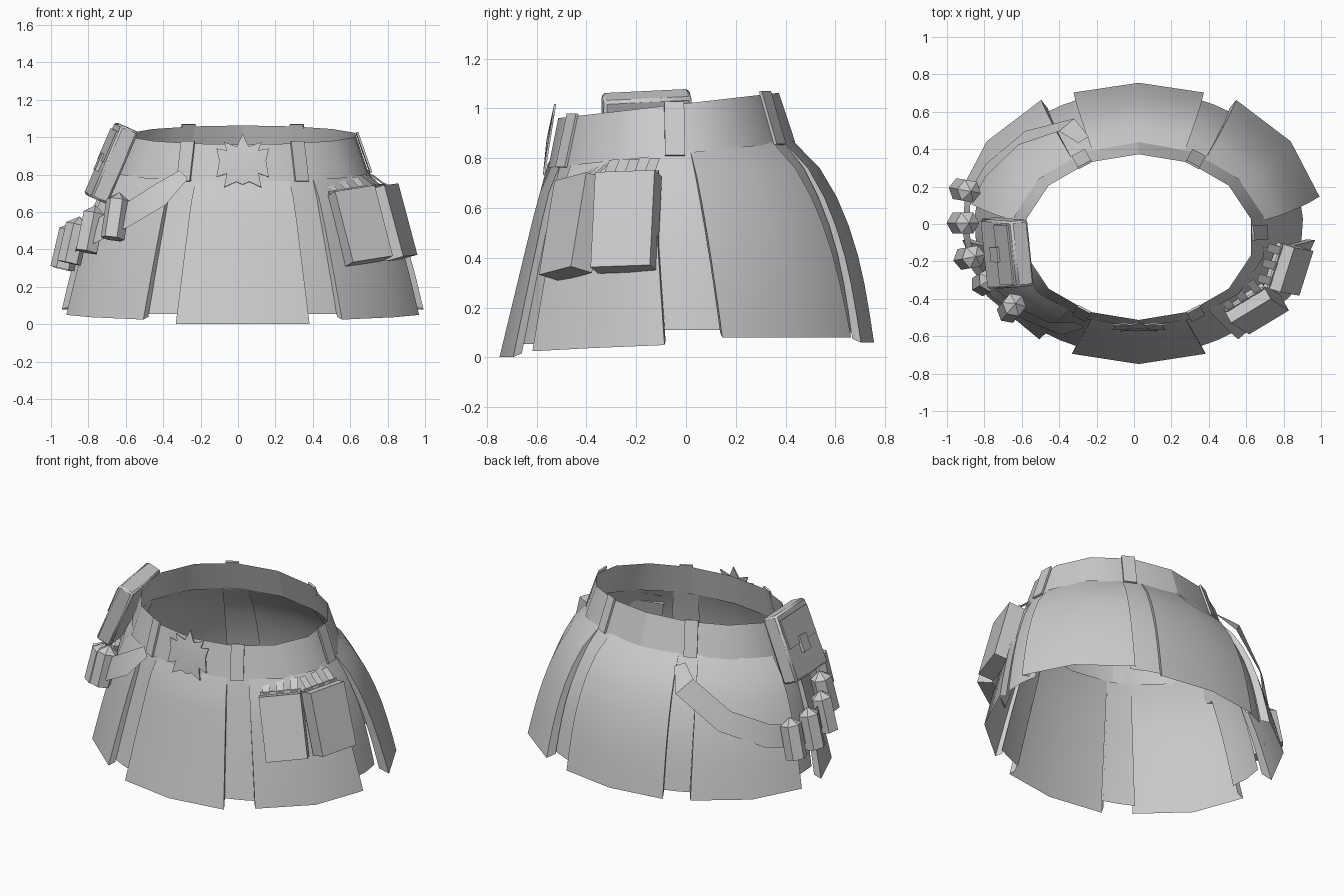
import bpy, bmesh
from math import sin, cos, pi, radians, degrees, atan2
from mathutils import Matrix, Vector

cube = bpy.data.objects.get("Cube")
if cube:
    bpy.data.objects.remove(cube, do_unlink=True)

grey = bpy.data.materials.new("plain_grey")
grey.use_nodes = True
COLOUR = (0.6, 0.6, 0.6, 1)
grey.diffuse_color = COLOUR
grey.node_tree.nodes["Principled BSDF"].inputs["Base Color"].default_value = COLOUR

CX = 0.025  # the garment's middle line


def finish(name, bm, matrix=None):
    if matrix:
        bm.transform(matrix)
    mesh = bpy.data.meshes.new(name)
    bm.to_mesh(mesh)
    bm.free()
    mesh.materials.append(grey)
    obj = bpy.data.objects.new(name, mesh)
    bpy.context.collection.objects.link(obj)
    bpy.ops.object.select_all(action="DESELECT")
    obj.select_set(True)
    bpy.context.view_layer.objects.active = obj
    bpy.ops.object.shade_smooth_by_angle(angle=radians(35))
    return obj


def sheet(name, rows):
    """Skin a grid of points, given row by row."""
    bm = bmesh.new()
    grid = [[bm.verts.new(p) for p in row] for row in rows]
    for a, b in zip(grid, grid[1:]):
        for i in range(len(a) - 1):
            bm.faces.new((a[i], b[i], b[i + 1], a[i + 1]))
    return finish(name, bm)


def placed(loc, facing, tilt=0, roll=0):
    """Frame with local Y facing outward; tilt swings the bottom outward."""
    return (Matrix.Translation(loc) @ Matrix.Rotation(radians(facing - 90), 4, "Z")
            @ Matrix.Rotation(radians(tilt), 4, "X") @ Matrix.Rotation(radians(roll), 4, "Y"))


def box(name, size, matrix, taper=1.0):
    bm = bmesh.new()
    bmesh.ops.create_cube(bm, size=1)
    for v in bm.verts:
        v.co = Vector(c * s for c, s in zip(v.co, size))
        if v.co.z > 0:
            v.co.x *= taper
    return finish(name, bm, matrix)


# Waist and hem ellipses, sloping up toward the back, where the band flares more
def belt_point(angle, t):
    a = radians(angle)
    flare = 0.04 + 0.025 * max(0, sin(a))
    y = -0.07 + (0.443 + flare * t) * sin(a)
    top, low = 1.02 + 0.115 * y, 0.82 + 0.105 * y
    return Vector((CX + (0.615 + 0.07 * t) * cos(a), y, top + (low - top) * t))


def skirt_point(angle, t, spread, hem_z, lift):
    """Skirt surface, tucked behind the band at its top."""
    a = radians(angle)
    hem = Vector((CX + 0.95 * spread * cos(a), 0.005 + 0.75 * spread * sin(a), hem_z))
    p = belt_point(angle, 0.94).lerp(hem, t)
    bulge = (0.035 + 0.035 * sin(a)) * sin(pi * t ** 0.8)
    tuck = 0.012 * max(0, 1 - t * 7)
    return p + Vector((cos(a), sin(a), 0)) * (bulge - tuck + lift * min(1, t * 5) * (1 - t))


def panel(name, start, end, spread, hems, lift=0.012, fold=0.05, cols=2, rows=7):
    """Curved panel whose side edges fold inward by the given share."""
    columns = [(k / cols, 0) for k in range(cols + 1)]
    if fold:
        columns = [(0, fold)] + columns + [(1, fold)]
    grid = []
    for r in range(rows + 1):
        grid.append([skirt_point(start + (end - start) * k, r / rows, spread - f,
                                 hems[0] + (hems[1] - hems[0]) * k + f * 0.3,
                                 lift - f * 0.5) for k, f in columns])
    return sheet(name, grid)


# Waistband
sheet("waistband", [[belt_point(90 + i * 360 / 14, t) for i in range(15)] for t in (0, 0.5, 1)])

# Wide skirt panels
panel("front_panel", -112, -68, 1.005, (0.002, 0.002))
panel("back_panel", 68.5, 111.5, 1, (0.06, 0.06), 0.022)
panel("left_front_panel", -56, -7, 1, (0.025, 0.05))
panel("right_front_panel", 187, 236, 1, (0.05, 0.025))
panel("left_back_panel", 10.5, 58, 1.035, (0.08, 0.08), 0.018, 0.07)
panel("right_back_panel", 122, 169.5, 1.035, (0.08, 0.08), 0.018, 0.07)

# Narrow strips set behind the gaps
for name, mid, half, hem in (("left_front", -62, 7, 0.055), ("right_front", 242, 7, 0.055),
                             ("left_side", 2, 10, 0.11), ("right_side", 178, 10, 0.11),
                             ("left_back", 63, 7, 0.1), ("right_back", 117, 7, 0.1)):
    s = 0.925 if "side" in name else 0.945
    panel(name + "_strip", mid - half, mid + half, s, (hem, hem), -0.012, 0)

# Flat belt loops lying along the slope of the band
for name, angle in (("left_front", -62), ("right_front", 242), ("left_side", 3),
                    ("right_side", 177), ("left_back", 62), ("right_back", 118)):
    top, low = belt_point(angle, -0.06), belt_point(angle, 1.02)
    slope = low - top
    tilt = degrees(atan2(slope.xy.length, -slope.z))
    box(name + "_belt_loop", (0.08, 0.012, slope.length), placed((top + low) / 2, angle, tilt))

# Spiky buckle plate
half_outline = [(0, 0.145), (0.032, 0.075), (0.1, 0.1), (0.085, 0.055), (0.14, 0.065),
                (0.125, 0), (0.14, -0.09), (0.085, -0.07), (0.1, -0.145), (0.035, -0.115)]
outline = half_outline + [(0, -0.13)] + [(-x, z) for x, z in half_outline[:0:-1]]
bm = bmesh.new()
hub = [bm.verts.new((0, y, 0)) for y in (0.012, -0.004)]
rims = [[bm.verts.new((x, y, z)) for x, z in outline] for y in (0.004, -0.004)]
for i in range(len(outline)):
    j = (i + 1) % len(outline)
    bm.faces.new((hub[0], rims[0][i], rims[0][j]))
    bm.faces.new((hub[1], rims[1][j], rims[1][i]))
    bm.faces.new((rims[0][j], rims[0][i], rims[1][i], rims[1][j]))
bmesh.ops.recalc_face_normals(bm, faces=bm.faces)
finish("star_buckle", bm, placed((CX, -0.548, 0.875), -90, 9))

# Left hip pouches, each hung on three tabs
for name, loc, facing, roll in (("front", (0.65, -0.453, 0.525), -61, 8),
                                ("side", (0.825, -0.24, 0.545), -18, 2)):
    frame = placed(loc, facing, 15, roll)
    box(name + "_pouch", (0.25, 0.1, 0.395), frame)
    box(name + "_pouch_hem", (0.24, 0.012, 0.03), frame @ Matrix.Translation((0, -0.02, 0.2)))
    for i in (-1, 0, 1):
        low = frame @ Vector((i * 0.085, -0.01, 0.205))
        high = frame @ Vector((i * 0.085, -0.07, 0.28))
        side = frame.to_3x3() @ Vector((0.022, 0, 0))
        sheet(f"{name}_pouch_tab_{i + 2}", [[low - side, low + side], [high - side, high + side]])

# Large tilted case on the right hip, with flap and clasp
case = placed((-0.678, -0.157, 0.862), 187, 23, -3)
body = box("hip_case", (0.38, 0.1, 0.42), case, 0.93)
bevel = body.modifiers.new("soft_corners", "BEVEL")
bevel.width, bevel.segments = 0.012, 1
box("hip_case_flap", (0.32, 0.012, 0.18), case @ Matrix.Translation((0, 0.053, 0.08)))
box("hip_case_clasp", (0.08, 0.02, 0.1), case @ Matrix.Translation((0, 0.06, -0.02)))

# Cartridge strap slung round the right side
path = [Vector(p) for p in (
    (-0.27, 0.45, 0.83), (-0.36, 0.53, 0.74), (-0.6, 0.46, 0.55), (-0.79, 0.29, 0.44),
    (-0.89, 0.12, 0.4), (-0.9, -0.03, 0.41), (-0.87, -0.2, 0.45), (-0.76, -0.36, 0.5),
    (-0.6, -0.48, 0.58), (-0.42, -0.56, 0.69), (-0.29, -0.54, 0.8))]
edges = [[], []]
for i, p in enumerate(path):
    along = path[min(i + 1, len(path) - 1)] - path[max(i - 1, 0)]
    out = Vector((p.x - CX, p.y * 1.4, 0)).normalized() + Vector((0, 0, 0.25))
    across = along.cross(out).normalized()
    width = 0.035 if i in (0, len(path) - 1) else 0.07
    edges[0].append(p + across * width)
    edges[1].append(p - across * width)
sheet("cartridge_strap", edges)

# Pointed six-sided cartridges
for n, (loc, facing) in enumerate((((-0.905, 0.18, 0.395), 170), ((-0.915, 0.005, 0.4), 180),
                                   ((-0.88, -0.18, 0.43), 190), ((-0.79, -0.31, 0.49), 210),
                                   ((-0.655, -0.45, 0.56), 230))):
    bm = bmesh.new()
    bmesh.ops.create_cone(bm, cap_ends=True, segments=6, radius1=0.065, radius2=0.065, depth=0.21)
    lid = max(bm.faces, key=lambda f: f.calc_center_median().z)
    peak = bmesh.ops.poke(bm, faces=[lid])["verts"][0]
    peak.co.z += 0.045
    finish(f"cartridge_{n + 1}", bm, placed(loc, facing, 13))
